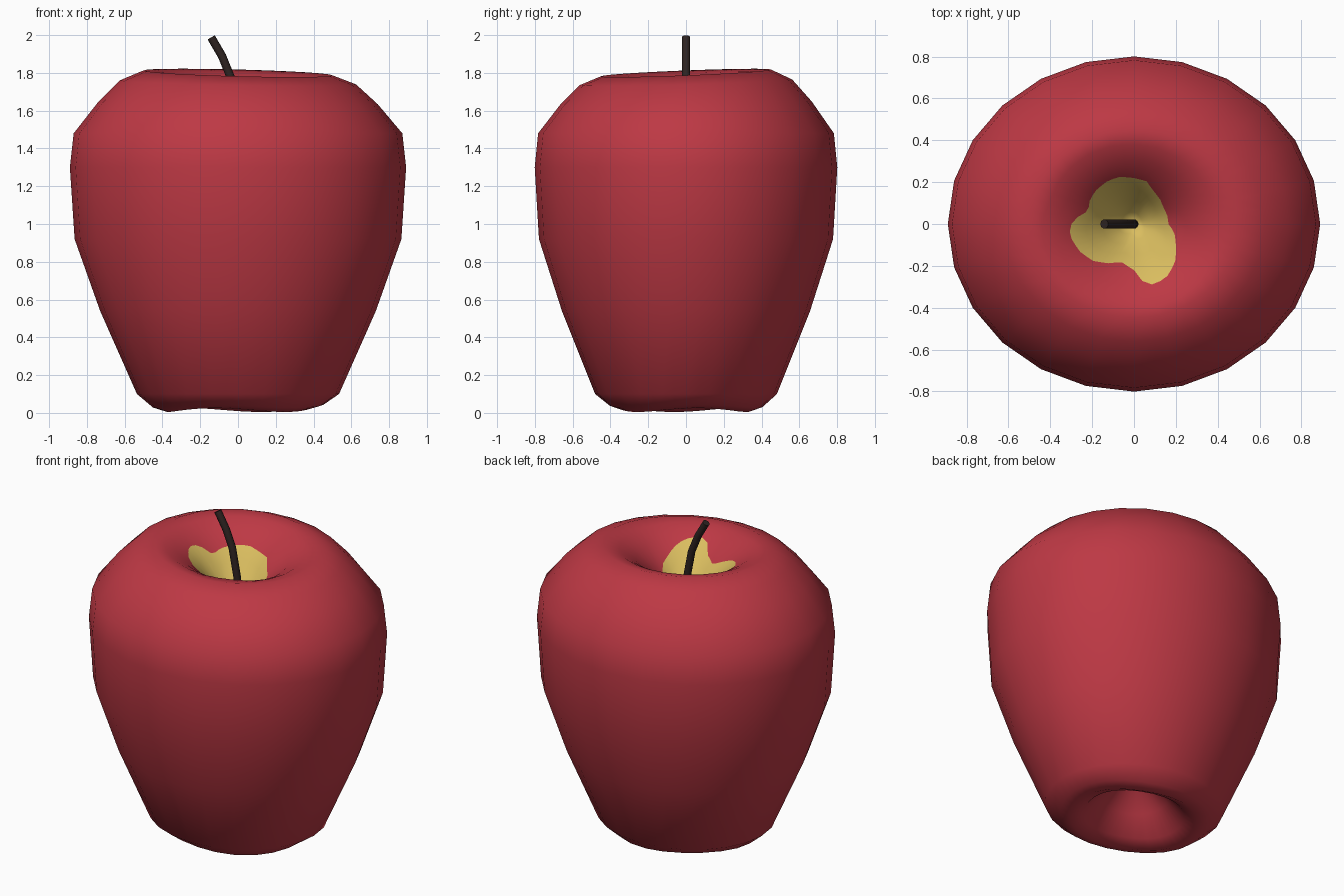
import bpy, bmesh, math
from mathutils import Vector

cube = bpy.data.objects.get("Cube")
if cube:
    bpy.data.objects.remove(cube, do_unlink=True)


def material(name, rgb):
    m = bpy.data.materials.new(name)
    m.use_nodes = True
    m.diffuse_color = (*rgb, 1)
    m.node_tree.nodes["Principled BSDF"].inputs["Base Color"].default_value = (*rgb, 1)
    return m


red = material("apple_red", (0.51, 0.04, 0.058))
yellow = material("cavity_yellow", (0.70, 0.51, 0.115))
dark = material("stem_dark_brown", (0.027, 0.017, 0.015))

SEGMENTS = 48
DEPTH_SCALE = 0.9   # the fruit is a little shallower than wide


def lerp_table(table, t):
    for (a, va), (b, vb) in zip(table, table[1:]):
        if t <= b:
            return va + (vb - va) * (t - a) / (b - a)
    return table[-1][1]


# Outer skin profile from the base dimple up to the shoulder: radius, height
skin = [(0.09, 0.28), (0.2, 0.16), (0.3, 0.05), (0.38, 0.015), (0.45, 0.035),
        (0.535, 0.1), (0.73, 0.54), (0.865, 0.92), (0.89, 1.3), (0.87, 1.48),
        (0.74, 1.64), (0.625, 1.75), (0.5, 1.8)]
# Stem cavity: height against radius
cavity = [(0, 1.42), (0.1, 1.5), (0.2, 1.63), (0.3, 1.72), (0.4, 1.78), (0.5, 1.8)]
# Ragged edge of the yellow patch, seen from above
patch = [(0.165, 0), (0.14, 0.08), (0.09, 0.16), (0.06, 0.205), (0, 0.22),
         (-0.08, 0.225), (-0.15, 0.19), (-0.205, 0.13), (-0.22, 0.06), (-0.29, 0.02),
         (-0.31, -0.04), (-0.27, -0.12), (-0.2, -0.175), (-0.06, -0.18), (0, -0.22),
         (0.03, -0.27), (0.08, -0.29), (0.14, -0.27), (0.19, -0.2), (0.2, -0.1),
         (0.195, -0.05)]
polar = []
for x, y in patch:
    y /= DEPTH_SCALE
    polar.append((math.atan2(y, x) % math.tau, math.hypot(x, y)))
polar.append((math.tau, polar[0][1]))


def skin_point(radius, height, i):
    a = math.tau * i / SEGMENTS
    # odd columns sit on the chord, keeping a 24-sided outline
    r = radius * (math.cos(math.tau / 24 / 2) if i % 2 else 1)
    # uneven shoulder and base
    top = max(0, min(1, (height - 1.5) / 0.3))
    base = max(0, 1 - height / 0.1)
    z = height + top * 0.022 * math.cos(a - 2.2) + base * 0.012 * math.sin(3 * a + 1)
    return Vector((r * math.cos(a), r * math.sin(a) * DEPTH_SCALE, z))


def cavity_point(fraction, i, inside):
    edge = lerp_table(polar, math.tau * i / SEGMENTS)
    r = edge * fraction if inside else edge + (0.5 - edge) * fraction
    return skin_point(r, lerp_table(cavity, r), i)


# Apple body: rings of the skin, then rings that follow the patch edge inward
bm = bmesh.new()
columns = range(SEGMENTS)
rings = [[skin_point(r, z, i) for i in columns] for r, z in skin]
for f in (0.7, 0.4, 0.15, 0):
    rings.append([cavity_point(f, i, False) for i in columns])
first_yellow = len(rings)
for f in (0.75, 0.5, 0.25):
    rings.append([cavity_point(f, i, True) for i in columns])
loops = [[bm.verts.new(p) for p in ring] for ring in rings]
for n in range(1, len(loops)):
    for i in columns:
        j = (i + 1) % SEGMENTS
        face = bm.faces.new((loops[n - 1][i], loops[n - 1][j], loops[n][j], loops[n][i]))
        face.material_index = int(n >= first_yellow)
base_tip = bm.verts.new((0, 0, 0.32))
top_tip = bm.verts.new((0, 0, 1.42))
for i in columns:
    j = (i + 1) % SEGMENTS
    bm.faces.new((base_tip, loops[0][j], loops[0][i]))
    bm.faces.new((loops[-1][i], loops[-1][j], top_tip)).material_index = 1
for face in bm.faces:
    face.smooth = True
mesh = bpy.data.meshes.new("apple_body")
bm.to_mesh(mesh)
bm.free()
body = bpy.data.objects.new("apple_body", mesh)
bpy.context.collection.objects.link(body)
mesh.materials.append(red)
mesh.materials.append(yellow)


# Round rods swept along a path, for the stem and the base calyx
def rod(name, path, radius, sides=10):
    bm = bmesh.new()
    pts = [Vector(p) for p in path]
    rows = []
    for k, p in enumerate(pts):
        d = (pts[min(k + 1, len(pts) - 1)] - pts[max(k - 1, 0)]).normalized()
        side = Vector((0, 1, 0))
        across = side.cross(d)
        rows.append([bm.verts.new(p + radius * (across * math.cos(math.tau * s / sides)
                                                + side * math.sin(math.tau * s / sides)))
                     for s in range(sides)])
    for low, high in zip(rows, rows[1:]):
        for s in range(sides):
            t = (s + 1) % sides
            bm.faces.new((low[s], low[t], high[t], high[s])).smooth = True
    bm.faces.new(rows[0])
    bm.faces.new(rows[-1])
    bmesh.ops.recalc_face_normals(bm, faces=bm.faces)
    me = bpy.data.meshes.new(name)
    bm.to_mesh(me)
    bm.free()
    me.materials.append(dark)
    ob = bpy.data.objects.new(name, me)
    bpy.context.collection.objects.link(ob)
    bpy.ops.object.select_all(action="DESELECT")
    ob.select_set(True)
    bpy.context.view_layer.objects.active = ob
    bpy.ops.object.shade_smooth_by_angle(angle=math.radians(40))


rod("stem", [(0, 0, 1.4), (-0.005, 0, 1.6), (-0.04, 0, 1.78), (-0.085, 0, 1.89),
             (-0.142, 0, 1.988)], 0.022)
rod("base_calyx", [(0, 0, 0.26), (0, 0, 0.34)], 0.022)
